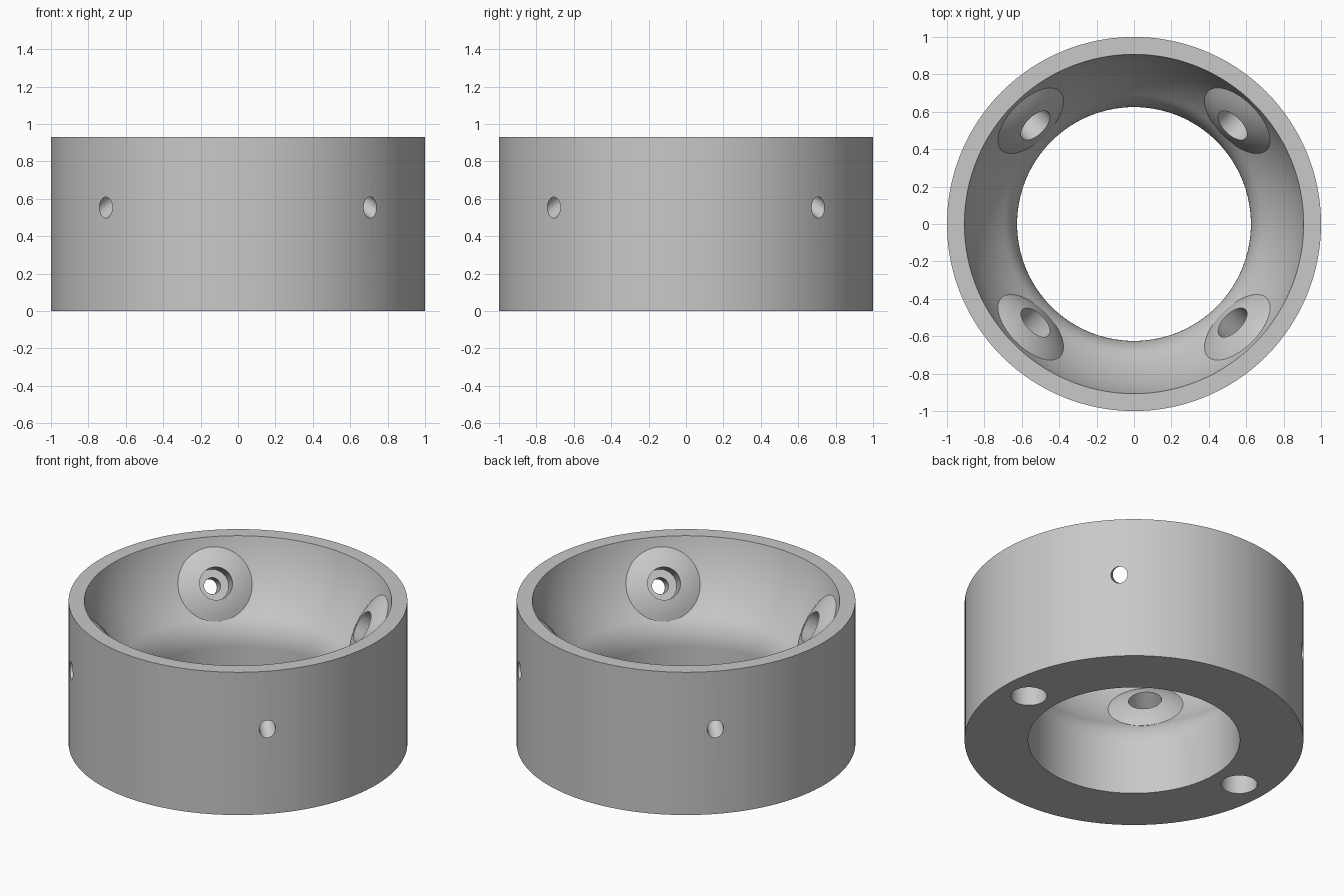
import bpy, bmesh
from math import sin, cos, pi, radians, sqrt, atan2
from mathutils import Matrix, Vector

cube = bpy.data.objects.get("Cube")
if cube:
    bpy.data.objects.remove(cube, do_unlink=True)

grey = bpy.data.materials.new("light_grey")
grey.use_nodes = True
COLOR = (0.58, 0.58, 0.58, 1)
grey.diffuse_color = COLOR
grey.node_tree.nodes["Principled BSDF"].inputs["Base Color"].default_value = COLOR


def lathe(name, profile, steps, closed=False, matrix=Matrix()):
    """Spin (radius, height) points round the local z axis."""
    bm = bmesh.new()
    verts = [bm.verts.new((r, 0, z)) for r, z in profile]
    pairs = list(zip(verts, verts[1:]))
    if closed:
        pairs.append((verts[-1], verts[0]))
    edges = [bm.edges.new(p) for p in pairs]
    bmesh.ops.spin(bm, geom=verts + edges, cent=(0, 0, 0), axis=(0, 0, 1),
                   angle=2 * pi, steps=steps)
    bmesh.ops.remove_doubles(bm, verts=bm.verts, dist=1e-5)
    bmesh.ops.recalc_face_normals(bm, faces=bm.faces)
    bm.transform(matrix)
    mesh = bpy.data.meshes.new(name)
    bm.to_mesh(mesh)
    bm.free()
    mesh.materials.append(grey)
    obj = bpy.data.objects.new(name, mesh)
    bpy.context.collection.objects.link(obj)
    return obj


def combine(target, tool, operation):
    """Apply one boolean and discard the tool."""
    mod = target.modifiers.new(operation.lower(), 'BOOLEAN')
    mod.operation, mod.object, mod.solver = operation, tool, 'EXACT'
    deps = bpy.context.evaluated_depsgraph_get()
    mesh = bpy.data.meshes.new_from_object(target.evaluated_get(deps))
    target.modifiers.clear()
    target.data = mesh
    bpy.data.objects.remove(tool, do_unlink=True)


# Ring body: straight outside, spherical seat blended into a straight bore
HEIGHT, BORE, FILLET = 0.93, 0.625, 0.25
CENTRE, SEAT = 1.13, 0.929
fx = BORE + FILLET
drop = sqrt((SEAT + FILLET) ** 2 - fx ** 2)
fz = CENTRE - drop
turn = atan2(drop, fx)
top_angle = atan2(CENTRE - HEIGHT, sqrt(SEAT ** 2 - (CENTRE - HEIGHT) ** 2))

profile = [(1, 0), (1, HEIGHT)]
for i in range(17):
    a = top_angle + (turn - top_angle) * i / 16
    profile.append((SEAT * cos(a), CENTRE - SEAT * sin(a)))
for i in range(1, 11):
    a = turn * (1 - i / 10)
    profile.append((fx - FILLET * cos(a), fz + FILLET * sin(a)))
profile.append((BORE, 0))
ring = lathe("ring_body", profile, 128, closed=True)

# Domed pads with stepped screw holes, aimed at the seat's centre
PAD, DOME, RIM = 0.222, 0.5, 0.902
dome_z = RIM + sqrt(DOME ** 2 - PAD ** 2)
pad = [(0, RIM + 0.04), (PAD, RIM + 0.04)]
for i in range(9):
    r = PAD * (1 - i / 8)
    pad.append((r, dome_z - sqrt(DOME ** 2 - r * r)))
screw = [(0, 0.7), (0.098, 0.7), (0.098, 1.01), (0.049, 1.01), (0.049, 1.35), (0, 1.35)]

for k in range(4):
    az, tilt = radians(45 + 90 * k), radians(30)
    aim = Vector((cos(az) * cos(tilt), sin(az) * cos(tilt), -sin(tilt)))
    place = Matrix.Translation((0, 0, CENTRE)) @ aim.to_track_quat('Z', 'Y').to_matrix().to_4x4()
    combine(ring, lathe("pad", pad, 64, matrix=place), 'UNION')
    combine(ring, lathe("screw_cutter", screw, 40, matrix=place), 'DIFFERENCE')

# Two blind holes in the underside
blind = [(0, -0.1), (0.107, -0.1), (0.107, 0.3), (0, 0.3)]
for side in (-1, 1):
    place = Matrix.Translation((side * 0.81, 0, 0))
    combine(ring, lathe("blind_cutter", blind, 48, matrix=place), 'DIFFERENCE')

# Smooth curved walls, crisp rims
bpy.ops.object.select_all(action='DESELECT')
ring.select_set(True)
bpy.context.view_layer.objects.active = ring
bpy.ops.object.shade_smooth_by_angle(angle=radians(25))
